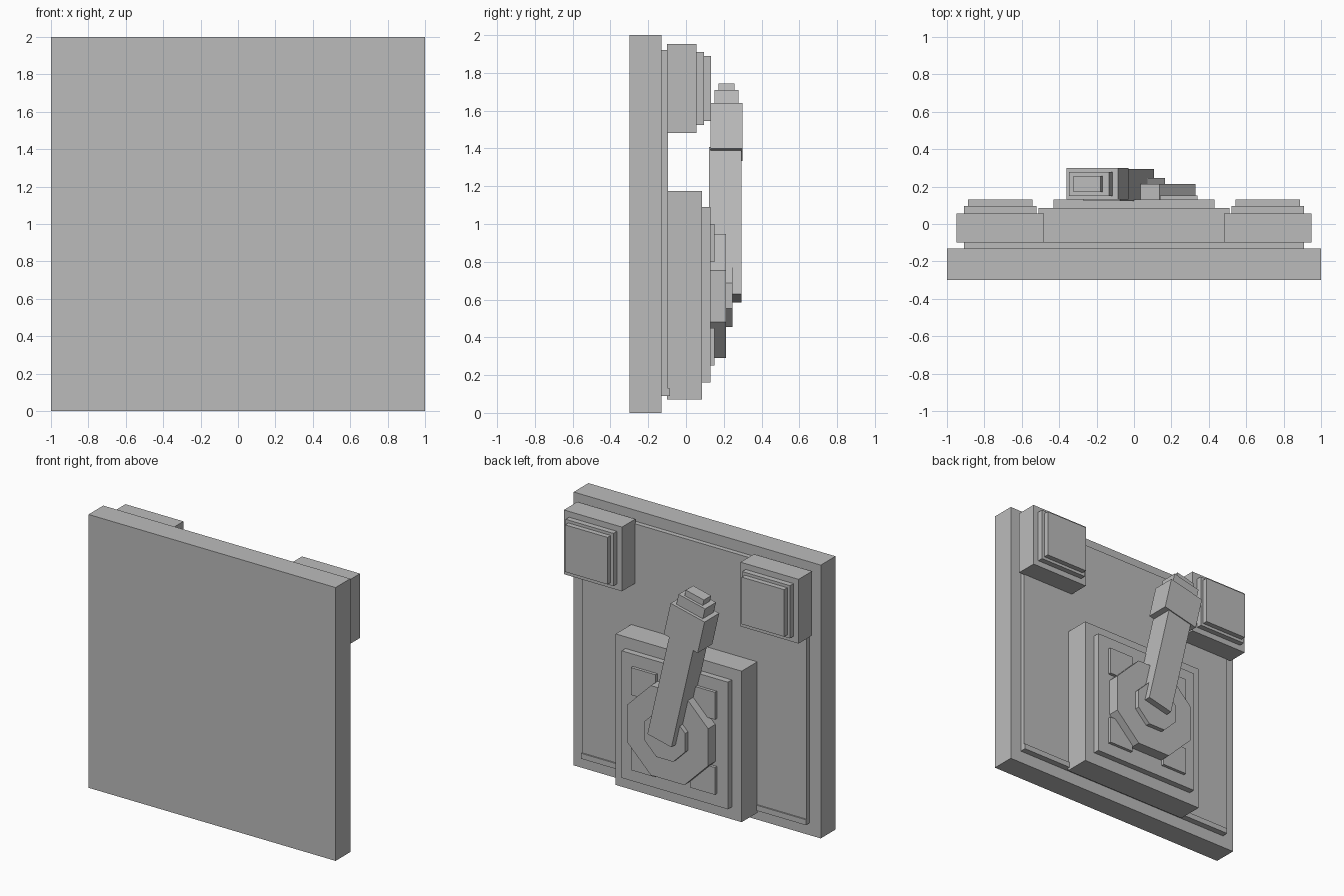
import bpy
import math
from mathutils import Matrix, Vector

cube = bpy.data.objects.get("Cube")
if cube:
    bpy.data.objects.remove(cube, do_unlink=True)

grey = bpy.data.materials.new("plain_grey")
grey.use_nodes = True
colour = (0.5, 0.5, 0.5, 1)
grey.diffuse_color = colour
grey.node_tree.nodes["Principled BSDF"].inputs["Base Color"].default_value = colour


def box(name, x, y, z, frame=None):
    """Box from (min, max) ranges, optionally placed in a tilted frame."""
    bpy.ops.mesh.primitive_cube_add(size=1)
    ob = bpy.context.object
    ob.name = name
    spans = (x, y, z)
    size = Matrix.Diagonal([b - a for a, b in spans] + [1])
    move = Matrix.Translation([(a + b) / 2 for a, b in spans])
    ob.data.transform((frame or Matrix()) @ move @ size)
    ob.data.materials.append(grey)
    return ob


def octagon(name, apothem, y, z):
    """Eight-sided disc facing the back, with flat sides up and down."""
    bpy.ops.mesh.primitive_cylinder_add(
        vertices=8, radius=apothem / math.cos(math.pi / 8), depth=y[1] - y[0])
    ob = bpy.context.object
    ob.name = name
    ob.data.transform(Matrix.Translation((0, sum(y) / 2, z))
                      @ Matrix.Rotation(math.pi / 2, 4, 'X')
                      @ Matrix.Rotation(math.pi / 8, 4, 'Z'))
    ob.data.materials.append(grey)
    return ob


# Wall plate, raised panel and bottom trim
box("wall_plate", (-1, 1), (-0.30, -0.13), (0, 2))
box("raised_panel", (-0.91, 0.91), (-0.14, -0.095), (0.09, 1.92))
box("bottom_trim", (-0.91, 0.91), (-0.14, -0.085), (0.09, 0.13))

# Stepped blocks in the two upper corners
for side, sign in (("left", 1), ("right", -1)):
    for step, half, y in (("base", 0.235, (-0.10, 0.055)),
                          ("middle", 0.193, (0.05, 0.095)),
                          ("cap", 0.172, (0.09, 0.132))):
        cx, cz = 0.715 * sign, 1.718
        box(f"{side}_corner_{step}", (cx - half, cx + half), y,
            (cz - half, cz + half))

# Switch housing with four corner pads
box("housing_base", (-0.51, 0.51), (-0.10, 0.085), (0.07, 1.175))
box("housing_face", (-0.43, 0.43), (0.08, 0.13), (0.16, 1.09))
for sx, x in (("left", (0.14, 0.34)), ("right", (-0.34, -0.14))):
    for sz, z in (("upper", (0.80, 1.0)), ("lower", (0.25, 0.45))):
        box(f"{sz}_{sx}_pad", x, (0.12, 0.152), z)

# Pivot discs
octagon("pivot_disc", 0.328, (0.12, 0.213), 0.618)
octagon("pivot_hub", 0.165, (0.20, 0.246), 0.62)

# Tilted lever with a stepped grip; local z runs along the lever
tilt = Matrix.Translation(Vector((0.01, 0, 0.607))) @ Matrix.Rotation(math.radians(-13.1), 4, 'Y')
for name, width, y, z in (("lever_arm", 0.20, (0.122, 0.293), (0, 0.80)),
                          ("lever_head", 0.282, (0.13, 0.30), (0.78, 1.028)),
                          ("lever_head_step", 0.22, (0.15, 0.277), (1.02, 1.107)),
                          ("lever_tip", 0.15, (0.172, 0.256), (1.10, 1.151))):
    box(name, (-width / 2, width / 2), y, z, tilt)
